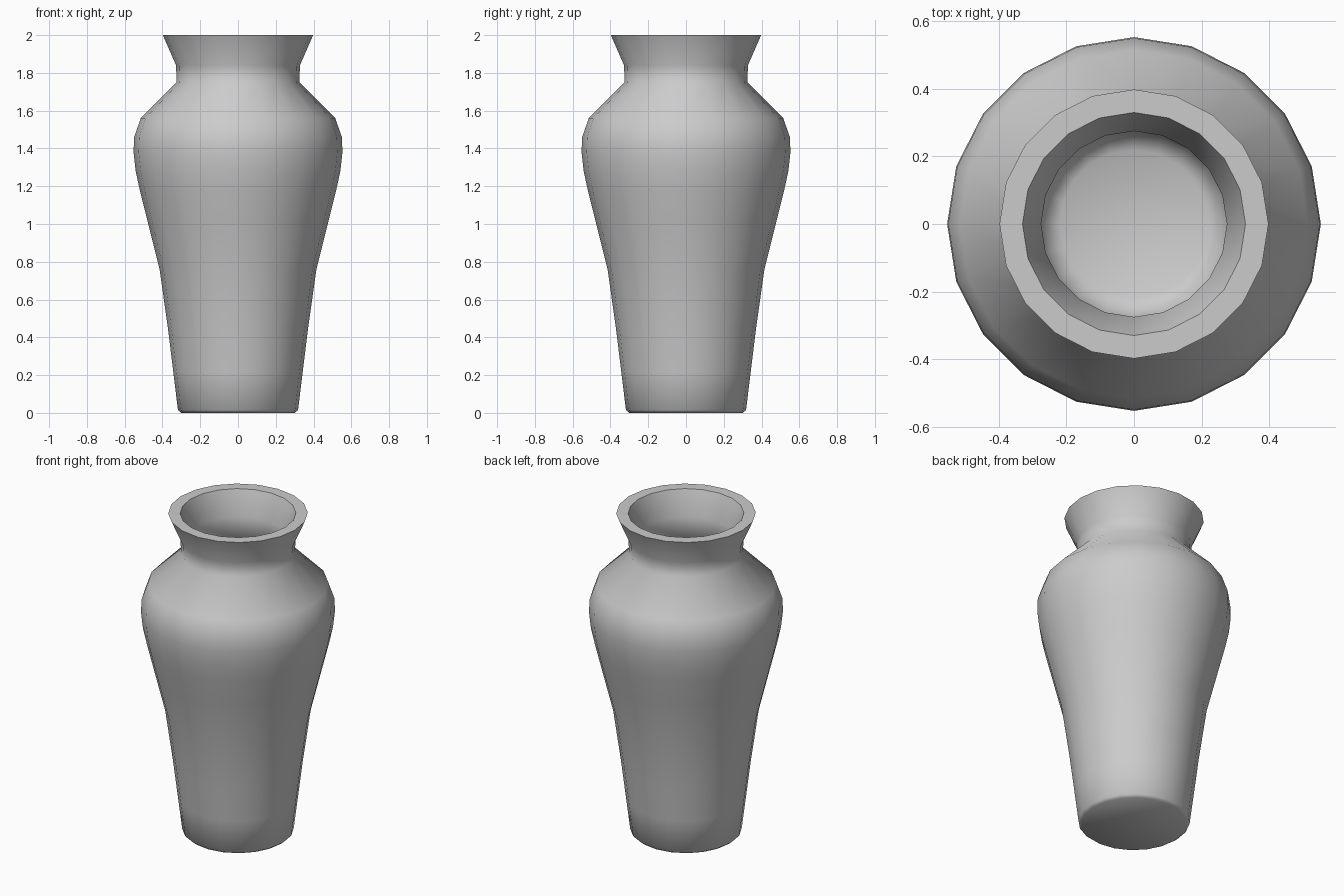
import bpy, bmesh, math

if "Cube" in bpy.data.objects:
    bpy.data.objects.remove(bpy.data.objects["Cube"])

SEGMENTS = 20

# Profile as (radius, height): outside going up, then inside going down
outer = [(0.30, 0.0), (0.318, 0.015), (0.343, 0.22), (0.37, 0.44), (0.415, 0.76),
         (0.48, 1.02), (0.52, 1.18), (0.542, 1.28), (0.553, 1.38), (0.55, 1.46),
         (0.515, 1.56), (0.325, 1.75), (0.328, 1.84), (0.398, 2.0)]
inner = [(0.33, 2.0), (0.275, 1.85), (0.275, 1.73), (0.465, 1.535), (0.497, 1.45),
         (0.50, 1.38), (0.488, 1.28), (0.467, 1.18), (0.427, 1.02), (0.362, 0.76),
         (0.318, 0.44), (0.291, 0.22), (0.265, 0.08), (0.22, 0.055)]

# Revolve the profile into rings and cap the base and the inner floor
bm = bmesh.new()
rings = []
for r, z in outer + inner:
    rings.append([bm.verts.new((r * math.cos(2 * math.pi * i / SEGMENTS),
                                r * math.sin(2 * math.pi * i / SEGMENTS), z))
                  for i in range(SEGMENTS)])
for a, b in zip(rings, rings[1:]):
    for i in range(SEGMENTS):
        j = (i + 1) % SEGMENTS
        bm.faces.new((a[i], a[j], b[j], b[i]))
bm.faces.new(rings[0][::-1])
bm.faces.new(rings[-1])
bmesh.ops.recalc_face_normals(bm, faces=bm.faces)

mesh = bpy.data.meshes.new("vase")
bm.to_mesh(mesh)
bm.free()
vase = bpy.data.objects.new("vase", mesh)
bpy.context.collection.objects.link(vase)

# Smooth body with a crisp rim
bpy.context.view_layer.objects.active = vase
vase.select_set(True)
bpy.ops.object.shade_smooth_by_angle(angle=math.radians(60))
